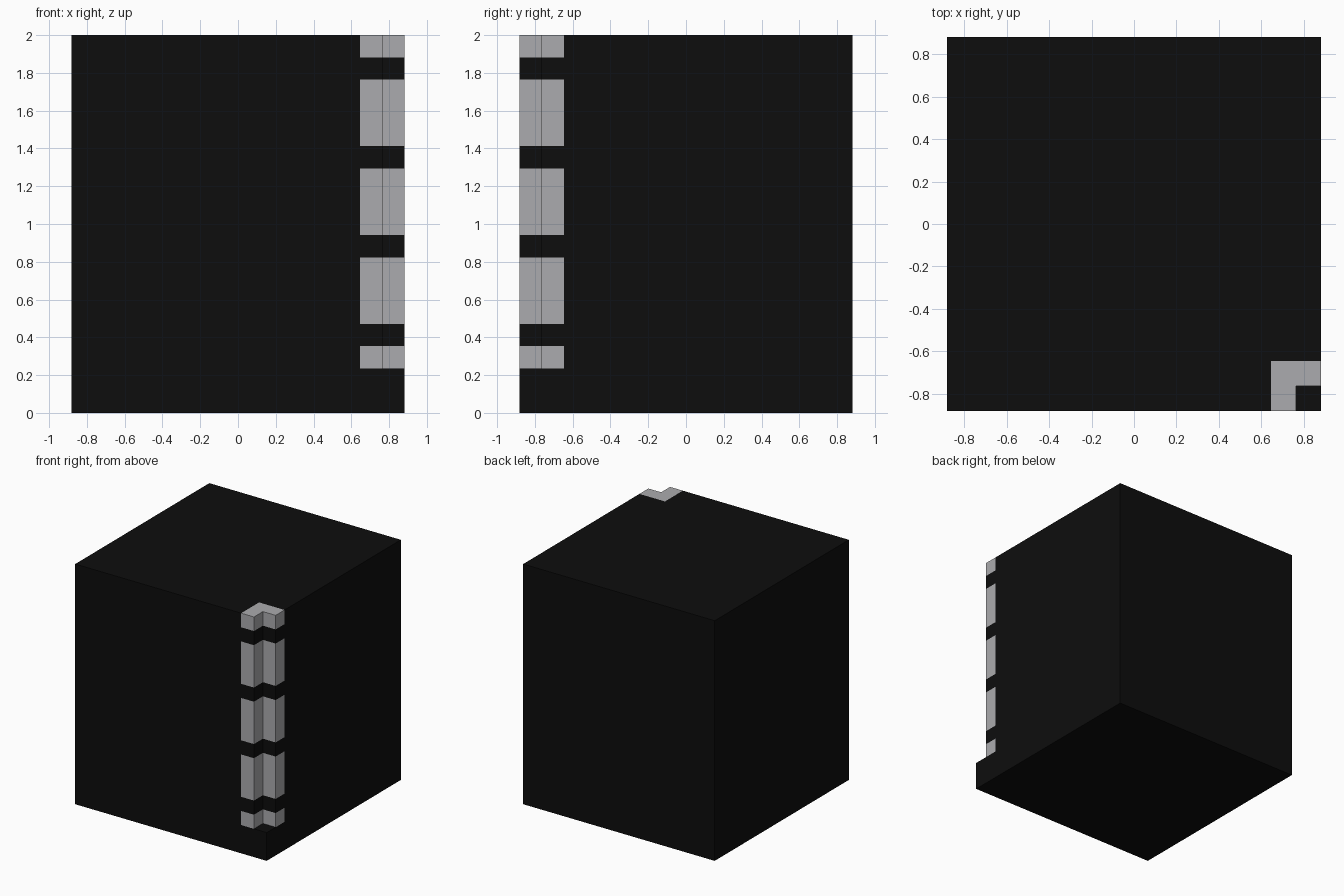
import bpy, bmesh, math

if "Cube" in bpy.data.objects:
    bpy.data.objects.remove(bpy.data.objects["Cube"])

U = 2 / 17                      # block unit: model is 15 x 15 x 17 units
HALF = 7.5

def material(name, rgb):
    m = bpy.data.materials.new(name)
    m.diffuse_color = (*rgb, 1)
    m.use_nodes = True
    m.node_tree.nodes["Principled BSDF"].inputs["Base Color"].default_value = m.diffuse_color
    return m

# grid lines of the block, finer at the notched front-right corner
xs = [-HALF, HALF - 2, HALF - 1, HALF]
ys = [-HALF, -HALF + 1, -HALF + 2, HALF]
zs = [0, 2, 3, 4, 7, 8, 11, 12, 15, 16, 17]

def solid(i, j, k):
    if not (0 <= i < 3 and 0 <= j < 3 and 0 <= k < len(zs) - 1):
        return False
    return not (i == 2 and j == 0 and k >= 1)      # corner notch above the base

def light(i, j, k):
    return i >= 1 and j <= 1 and k % 2 == 1        # alternating corner bands

bm = bmesh.new()
axes = (xs, ys, zs)
for i in range(3):
    for j in range(3):
        for k in range(len(zs) - 1):
            if not solid(i, j, k):
                continue
            cell = (i, j, k)
            for a in range(3):
                for side in (0, 1):
                    n = list(cell)
                    n[a] += 2 * side - 1
                    if solid(*n):
                        continue
                    b, c = (a + 1) % 3, (a + 2) % 3
                    loop = [(0, 0), (1, 0), (1, 1), (0, 1)]
                    if not side:
                        loop.reverse()
                    verts = []
                    for db, dc in loop:
                        p = [0, 0, 0]
                        p[a] = axes[a][cell[a] + side] * U
                        p[b] = axes[b][cell[b] + db] * U
                        p[c] = axes[c][cell[c] + dc] * U
                        verts.append(bm.verts.new(p))
                    f = bm.faces.new(verts)
                    f.material_index = 1 if light(*cell) else 0

# weld, then merge flat areas of the same colour
bmesh.ops.remove_doubles(bm, verts=bm.verts[:], dist=1e-4)
bmesh.ops.dissolve_limit(bm, angle_limit=math.radians(1), verts=bm.verts[:],
                         edges=bm.edges[:], delimit={'MATERIAL'})

mesh = bpy.data.meshes.new("notched_block")
bm.to_mesh(mesh)
bm.free()
mesh.materials.append(material("black", (0.004, 0.004, 0.004)))
mesh.materials.append(material("light grey", (0.41, 0.41, 0.425)))
obj = bpy.data.objects.new("notched_block", mesh)
bpy.context.collection.objects.link(obj)
